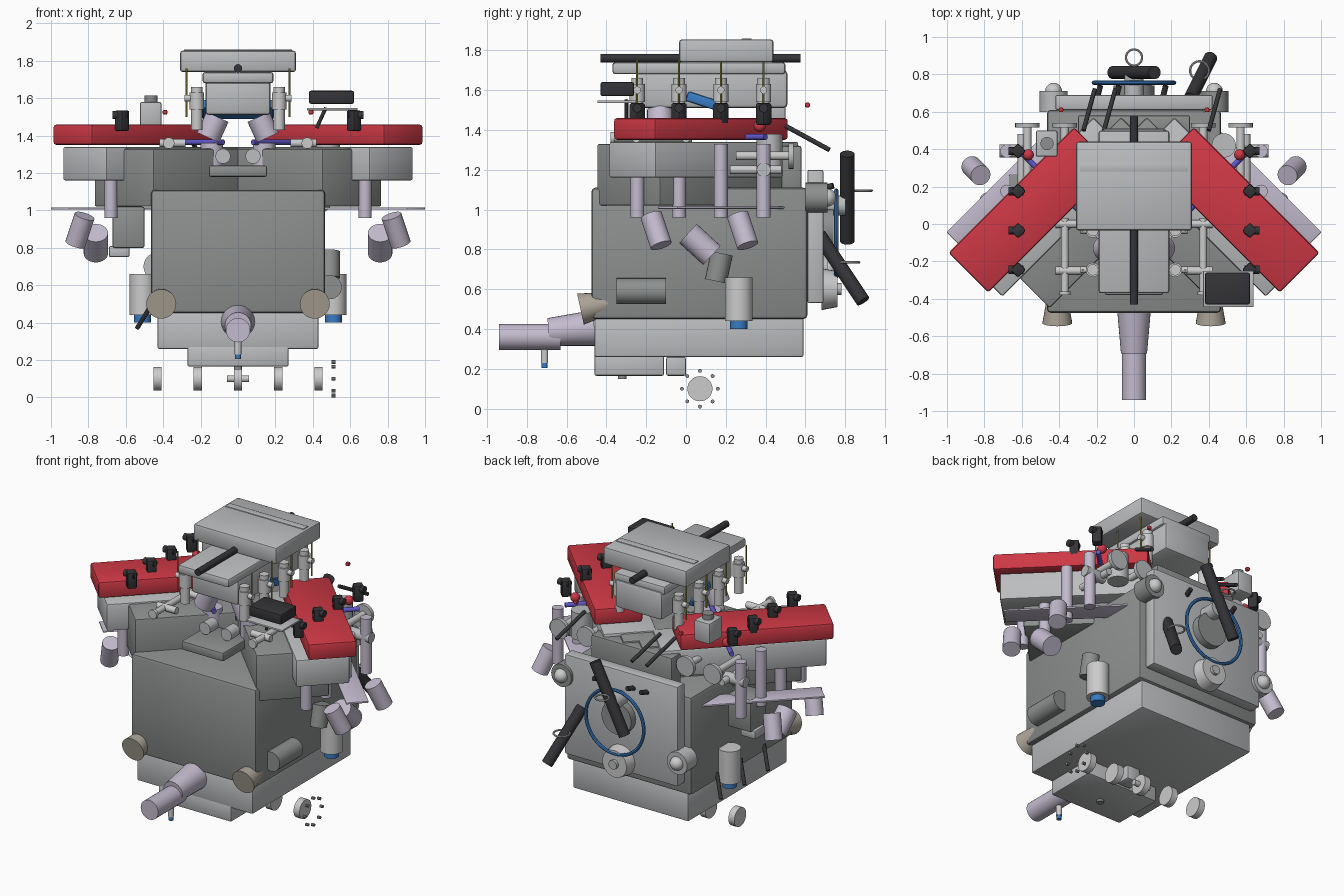
import bpy, bmesh, math
from mathutils import Vector, Matrix

if "Cube" in bpy.data.objects:
    bpy.data.objects.remove(bpy.data.objects["Cube"])

def mat(name, c):
    m = bpy.data.materials.new(name)
    m.diffuse_color = (*c, 1)
    m.use_nodes = True
    m.node_tree.nodes["Principled BSDF"].inputs["Base Color"].default_value = m.diffuse_color
    return m

RED = mat("red", (.62, .04, .06))
DARK = mat("dark", (.035, .035, .04))
LAV = mat("lavender", (.55, .5, .62))
BLUE = mat("blue", (.04, .2, .55))
PURPLE = mat("purple", (.12, .1, .6))
WHITE = mat("white", (.8, .8, .8))
MID = mat("mid_grey", (.27, .28, .28))
LIGHT = mat("light_grey", (.5, .51, .52))
TAN = mat("tan", (.42, .38, .32))
OLIVE = mat("olive", (.4, .38, .06))

def finish(name, bm, m, smooth=False):
    me = bpy.data.meshes.new(name)
    bm.to_mesh(me)
    bm.free()
    ob = bpy.data.objects.new(name, me)
    bpy.context.collection.objects.link(ob)
    if m:
        me.materials.append(m)
    if smooth:
        bpy.context.view_layer.objects.active = ob
        ob.select_set(True)
        bpy.ops.object.shade_smooth_by_angle(angle=math.radians(35))
        ob.select_set(False)
    return ob

def box(name, c, s, m=None, rz=0, rx=0, bev=.01):
    """Bevelled box from centre and size, turned about z then x."""
    bm = bmesh.new()
    bmesh.ops.create_cube(bm, size=1)
    bmesh.ops.scale(bm, vec=s, verts=bm.verts)
    bev = min(bev, min(s) * .3)
    bmesh.ops.bevel(bm, geom=bm.edges[:], offset=bev, segments=2, affect='EDGES', profile=.5)
    R = Matrix.Rotation(math.radians(rz), 4, 'Z') @ Matrix.Rotation(math.radians(rx), 4, 'X')
    bm.transform(Matrix.Translation(c) @ R)
    return finish(name, bm, m, True)

def span(name, x, y, z, m=None, bev=.01):
    """Box from coordinate ranges."""
    r = (x, y, z)
    return box(name, [(a + b) / 2 for a, b in r], [b - a for a, b in r], m, bev=bev)

def rod(name, a, b, r, m=None, r2=None, n=28):
    """Cylinder or cone between two points."""
    a, b = Vector(a), Vector(b)
    d = b - a
    bm = bmesh.new()
    bmesh.ops.create_cone(bm, cap_ends=True, segments=n, radius1=r, radius2=r if r2 is None else r2, depth=d.length)
    bm.transform(Matrix.Translation((a + b) / 2) @ d.to_track_quat('Z', 'Y').to_matrix().to_4x4())
    return finish(name, bm, m, True)

def ball(name, c, r, m=None):
    bm = bmesh.new()
    bmesh.ops.create_uvsphere(bm, u_segments=20, v_segments=12, radius=r)
    bm.transform(Matrix.Translation(c))
    return finish(name, bm, m, True)

def ring(name, c, R, r, m, rot=(0, 0, 0)):
    bpy.ops.mesh.primitive_torus_add(location=c, rotation=rot, major_radius=R, minor_radius=r,
                                     major_segments=48, minor_segments=8)
    ob = bpy.context.object
    ob.name = name
    ob.data.materials.append(m)
    bpy.ops.object.shade_smooth_by_angle()
    ob.select_set(False)

# block, oil pan, sump and rear cover
span("engine_block", (-.465, .465), (-.475, .61), (.45, 1.11), MID, .02)
span("oil_pan", (-.43, .43), (-.46, .59), (.26, .46), LIGHT)
span("sump", (-.27, .27), (-.46, -.11), (.165, .28), LIGHT)
rod("drain_plug", (0, -.32, .15), (0, -.32, .17), .022, MID)
span("pan_outlet", (-.05, .05), (-.1, 0), (.165, .26), LIGHT)
span("rear_cover", (-.42, .42), (.61, .69), (.53, 1.2), LIGHT)
span("valley_cover", (-.3, .3), (.48, .58), (1.1, 1.32), MID)

ROWS = (-.245, -.035, .175, .39)
for s, side in ((-1, "left"), (1, "right")):
    # cylinder bank, head and cover, all turned 45 degrees
    a = -45 * s
    box(f"bank_{side}", (s * .26, .06, 1.175), (.99, .45, .31), MID, a)
    box(f"cylinder_head_{side}", (s * .46, .09, 1.25), (1.02, .33, .18), LIGHT, a)
    box(f"valve_cover_{side}", (s * .55, .075, 1.405), (.95, .3, .11), RED, a, bev=.015)
    box(f"exhaust_flange_{side}", (s * .67, .19, 1.01), (.8, .14, .012), LAV, a)
    rod(f"head_plug_{side}", (s * .56, -.27, 1.29), (s * .58, -.29, 1.29), .025, LIGHT)
    # per cylinder: coil, injector, wire and exhaust runner
    for i, y in enumerate(ROWS):
        box(f"coil_{side}_{i}", (s * .62, y, 1.48), (.06, .06, .11), DARK, a)
        rod(f"coil_plug_{side}_{i}", (s * .59, y, 1.51), (s * .67, y, 1.51), .022, DARK)
        rod(f"injector_{side}_{i}", (s * .22, y, 1.43), (s * .22, y, 1.66), .03, WHITE)
        rod(f"injector_cap_{side}_{i}", (s * .22, y, 1.54), (s * .22, y, 1.63), .038, WHITE)
        rod(f"injector_arm_{side}_{i}", (s * .22, y, 1.6), (s * .285, y, 1.6), .018, WHITE)
        rod(f"wire_{side}_{i}", (s * .275, y, 1.5), (s * .275, y, 1.76), .005, OLIVE, n=8)
        rod(f"exhaust_runner_{side}_{i}", (s * .68, y, .96), (s * .68, y, 1.33), .035, LAV)
    # collectors
    for i, y in enumerate((-.15, .285)):
        rod(f"collector_{side}_{i}", (s * .87, y + .025, .82), (s * .82, y - .025, .97), .055, LAV)
    rod(f"collector_joint_{side}", (s * .76, .13, .77), (s * .76, .01, .88), .065, LAV)
    rod(f"fuel_rail_{side}", (s * .62, .40, 1.365), (s * .08, -.14, 1.365), .015, PURPLE)
    # intake elbows
    rod(f"intake_elbow_upper_{side}", (s * .16, -.13, 1.39), (s * .11, -.13, 1.5), .065, LAV)
    rod(f"intake_elbow_lower_{side}", (s * .14, -.07, 1.19), (s * .14, -.07, 1.36), .06, LAV)
    rod(f"throttle_disc_{side}", (s * .08, -.24, 1.29), (s * .08, -.15, 1.29), .04, LIGHT)
    # mounts, filters and starters
    rod(f"mount_{side}", (s * .41, -.53, .5), (s * .41, -.39, .53), .08, TAN, .055)
    rod(f"filter_{side}", (s * .51, .265, .44), (s * .51, .265, .66), .07, WHITE)
    rod(f"filter_cap_{side}", (s * .51, .265, .4), (s * .51, .265, .44), .045, BLUE)
    # front coolant rods with cross bars
    rod(f"coolant_rod_{side}", (s * .37, -.37, 1.36), (s * .37, .03, 1.36), .02, WHITE)
    for y in (-.25, 0):
        rod(f"cross_bar_{side}", (s * .28, y, 1.36), (s * .42, y, 1.36), .022, WHITE)
    rod(f"coolant_flange_{side}", (s * .37, -.38, 1.36), (s * .37, -.36, 1.36), .03, WHITE)
    # rear pipes with discs
    for x, z in ((.57, 1.27), (.37, 1.27)):
        rod(f"rear_disc_{side}", (s * x, .515, z), (s * x, .54, z), .065, LIGHT)
        rod(f"rear_pipe_{side}", (s * x, .25, z), (s * x, .52, z), .022, WHITE)
    rod(f"side_port_{side}", (s * .57, .39, 1.2), (s * .72, .39, 1.2), .035, LIGHT)
    rod(f"rear_pipe_low_{side}", (s * .6, .22, 1.2), (s * .6, .48, 1.2), .022, WHITE)
    ball(f"red_cap_{side}", (s * .565, .37, 1.42), .03, RED)
    box(f"red_tag_{side}", (s * .39, .61, 1.525), (.025, .025, .025), RED)

# accessories on one side only
rod("starter", (.49, -.35, .59), (.49, -.1, .59), .065, MID)
rod("oil_adapter", (.49, .15, .64), (.49, .18, .78), .055, MID)
span("control_box", (-.67, -.5), (.1, .27), (.8, 1.02), MID)
span("control_box_lower", (-.69, -.58), (.14, .25), (.75, .81), LIGHT)
rod("breather", (.48, .42, 1.2), (.48, .42, 1.38), .065, LIGHT)
span("coolant_tank", (-.525, -.41), (.36, .5), (1.44, 1.58), LIGHT)
rod("coolant_tank_cap", (-.465, .43, 1.57), (-.465, .43, 1.615), .035, MID)
span("fuse_box", (.38, .62), (-.43, -.26), (1.57, 1.64), DARK)
span("fuse_tray", (.37, .64), (-.445, -.25), (1.535, 1.548), LIGHT)
rod("fuse_stay", (.42, -.3, 1.44), (.47, -.3, 1.55), .01, DARK)
for i, y in enumerate((.35, .1, -.15)):
    rod(f"side_strap_{i}", (-.54, y + .05, .37), (-.46, y - .02, .5), .012, DARK)
for x in (-.1, -.2, .15):
    rod("rear_stud", (x, .66, 1.1), (x + .02, .74, 1.12), .015, DARK)
for x in (-.27, -.16, .4):
    rod("sensor_lead", (x, .5, 1.42), (x + .06, .72, 1.3), .012, DARK)

# plenum and air box
span("plenum", (-.175, .175), (-.25, .51), (1.51, 1.7), LIGHT, .02)
span("plenum_lid", (-.19, .19), (-.37, .5), (1.68, 1.74), LIGHT, .015)
span("air_box", (-.31, .31), (-.035, .44), (1.74, 1.855), LIGHT, .015)
span("air_box_strip", (-.29, .29), (.28, .33), (1.85, 1.86), LIGHT, .003)
rod("plenum_shaft", (0, -.43, 1.76), (0, .575, 1.76), .022, DARK)
box("throttle_body", (0, .1, 1.54), (.38, .2, .05), BLUE, rx=-18)
span("throttle_plate", (-.155, .155), (-.38, -.08), (1.18, 1.24), MID)

# tail pipe
rod("tail_pipe", (0, -.94, .36), (0, -.63, .36), .065, LAV)
rod("tail_cone", (0, -.69, .385), (0, -.46, .405), .07, LAV, .09)
rod("tail_flange", (0, -.5, .355), (0, -.44, .355), .03, BLUE)
rod("tail_probe", (0, -.71, .23), (0, -.71, .31), .018, WHITE)
rod("tail_probe_tip", (0, -.71, .205), (0, -.71, .235), .015, BLUE)

# rear pulleys, belt and fan blades
rod("crank_pulley", (0, .68, .6), (0, .76, .6), .105, WHITE, .09)
rod("crank_bolt", (0, .75, .6), (0, .78, .6), .03, LIGHT)
rod("idler", (0, .68, .9), (0, .74, .9), .11, MID)
rod("pump_pulley", (0, .69, 1.02), (0, .8, 1.02), .05, LIGHT)
ring("belt", (0, .755, .88), .215, .011, BLUE, (math.pi / 2, 0, 0))
rod("alternator", (.43, .6, 1.06), (.43, .71, 1.06), .075, MID)
ball("alternator_hub", (.43, .71, 1.06), .045, WHITE)
rod("compressor", (-.43, .6, .7), (-.43, .71, .7), .075, LIGHT)
ball("compressor_hub", (-.43, .71, .7), .045, WHITE)
rod("fan_blade_upper", (.11, .81, 1.28), (-.11, .81, .84), .036, DARK)
rod("fan_blade_lower", (.3, .67, .87), (.41, .89, .54), .036, DARK)
ring("fan_ring_upper", (0, .89, 1.095), .043, .006, WHITE)
ring("fan_ring_lower", (.35, .82, .735), .05, .006, WHITE)

# crank discs and bolt circle below
for i, x in enumerate((-.43, -.215, 0, .215, .43)):
    rod(f"crank_disc_{i}", (x - .022, .07, .1), (x + .022, .07, .1), .063, WHITE)
rod("crank_pin", (-.06, .07, .1), (.06, .07, .1), .018, WHITE)
for i in range(8):
    t = i * math.pi / 4
    y, z = .07 + .09 * math.cos(t), .1 + .09 * math.sin(t)
    rod(f"flange_bolt_{i}", (.5, y, z), (.52, y, z), .01, MID, n=8)
